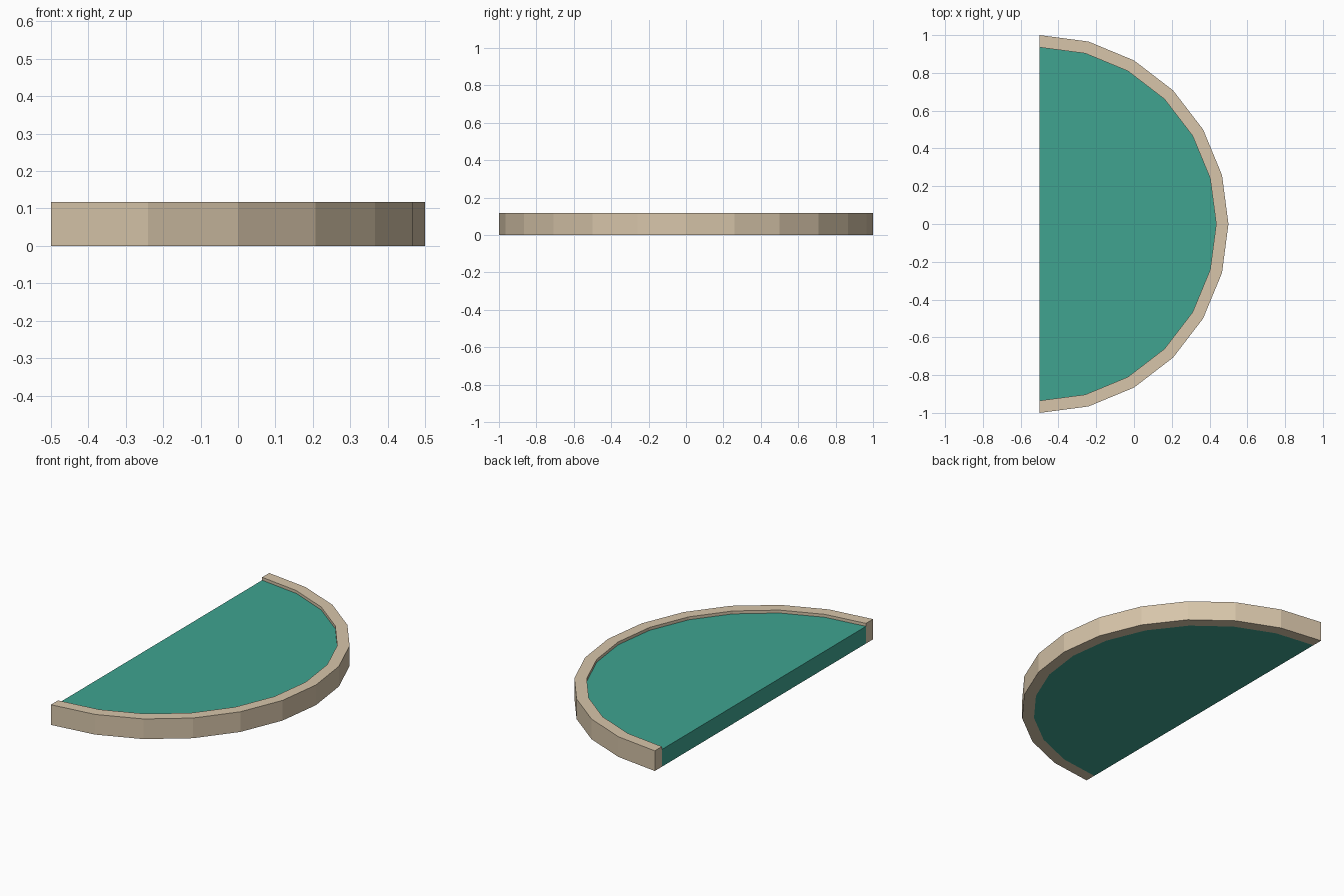
import bpy, bmesh
from math import sin, cos, pi

if "Cube" in bpy.data.objects:
    bpy.data.objects.remove(bpy.data.objects["Cube"])

SEGMENTS = 12
OUTER, INNER = 1.0, 0.935
CENTRE_X = -0.5


def arc(radius):
    return [(CENTRE_X + radius * cos(a), radius * sin(a))
            for a in (-pi / 2 + pi * i / SEGMENTS for i in range(SEGMENTS + 1))]


def material(name, colour):
    mat = bpy.data.materials.new(name)
    mat.diffuse_color = (*colour, 1)
    mat.use_nodes = True
    mat.node_tree.nodes["Principled BSDF"].inputs["Base Color"].default_value = mat.diffuse_color
    return mat


def extrude_outline(name, outline, height, mat):
    bm = bmesh.new()
    face = bm.faces.new([bm.verts.new((x, y, 0)) for x, y in outline])
    result = bmesh.ops.extrude_face_region(bm, geom=[face], use_keep_orig=True)
    top = [v for v in result["geom"] if isinstance(v, bmesh.types.BMVert)]
    bmesh.ops.translate(bm, verts=top, vec=(0, 0, height))
    bmesh.ops.recalc_face_normals(bm, faces=bm.faces)
    mesh = bpy.data.meshes.new(name)
    bm.to_mesh(mesh)
    bm.free()
    mesh.materials.append(mat)
    obj = bpy.data.objects.new(name, mesh)
    bpy.context.collection.objects.link(obj)
    return obj


# Raised curved border
extrude_outline("curved_rim", arc(OUTER) + arc(INNER)[::-1], 0.117,
                material("sand", (0.68, 0.56, 0.40)))

# Half-round panel, sunk slightly below the border
extrude_outline("half_round_panel", arc(INNER), 0.10,
                material("teal", (0.05, 0.37, 0.28)))
